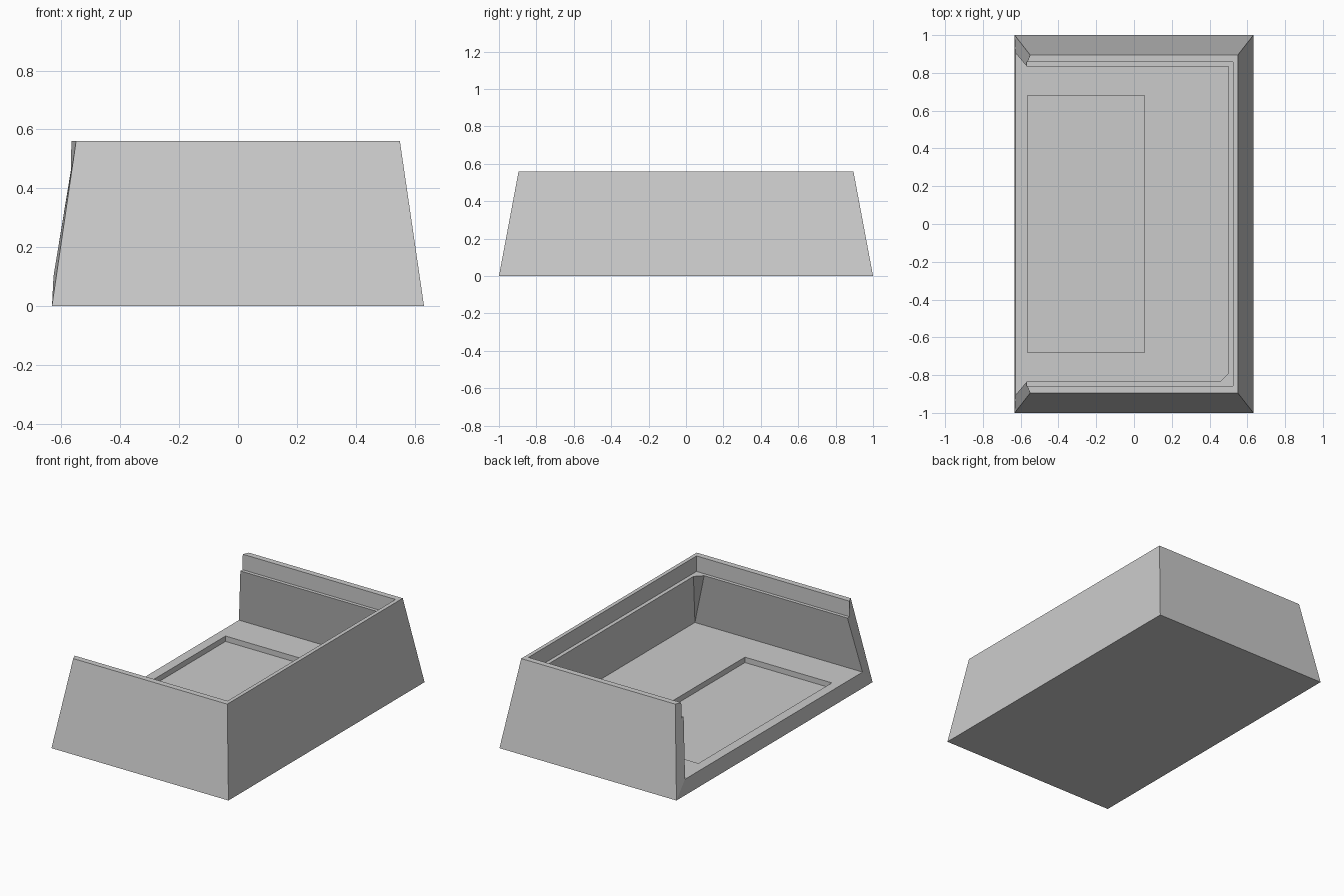
import bpy
import bmesh

cube = bpy.data.objects.get("Cube")
if cube:
    bpy.data.objects.remove(cube, do_unlink=True)

grey = bpy.data.materials.new("plain grey")
grey.use_nodes = True
colour = (0.6, 0.6, 0.6, 1)
grey.diffuse_color = colour
grey.node_tree.nodes["Principled BSDF"].inputs["Base Color"].default_value = colour

bm = bmesh.new()


def ring(x0, x1, y, z, cut=0):
    """Rectangle starting at the open side, with an optional cut corner."""
    pts = [(x0, y), (x1, y), (x1, cut - y), (x1 - cut, -y), (x0, -y)]
    return [bm.verts.new((px, py, z)) for px, py in pts]


def bridge(a, b, closed=False):
    for i in range(len(a) if closed else len(a) - 1):
        j = (i + 1) % len(a)
        bm.faces.new((a[i], a[j], b[j], b[i]))


# Tapered walls: outside, rim, stepped ledge and undercut inside
base = ring(-0.632, 0.632, 1.0, 0)
floor = ring(-0.627, 0.57, 0.905, 0.10)
walls = [
    base,
    ring(-0.55, 0.55, 0.895, 0.56),
    ring(-0.566, 0.525, 0.857, 0.56),
    ring(-0.568, 0.525, 0.857, 0.46),
    ring(-0.568, 0.50, 0.835, 0.46, cut=0.045),
    floor,
]
for a, b in zip(walls, walls[1:]):
    bridge(a, b)

# Wall ends and sill on the open side
for end in (0, -1):
    bm.faces.new([r[end] for r in walls])
bm.faces.new((base[0], floor[0], floor[-1], base[-1]))

# Underside
bm.faces.new(base)

# Floor with a shallow rectangular recess
lip = ring(-0.565, 0.055, 0.68, 0.10)
pocket = ring(-0.565, 0.055, 0.68, 0.065)
bridge(floor, lip, closed=True)
bridge(lip, pocket, closed=True)
bm.faces.new(pocket)

bmesh.ops.remove_doubles(bm, verts=bm.verts, dist=0.0001)
bmesh.ops.recalc_face_normals(bm, faces=bm.faces)

mesh = bpy.data.meshes.new("open_tray")
bm.to_mesh(mesh)
bm.free()
mesh.materials.append(grey)
tray = bpy.data.objects.new("open_tray", mesh)
bpy.context.collection.objects.link(tray)
